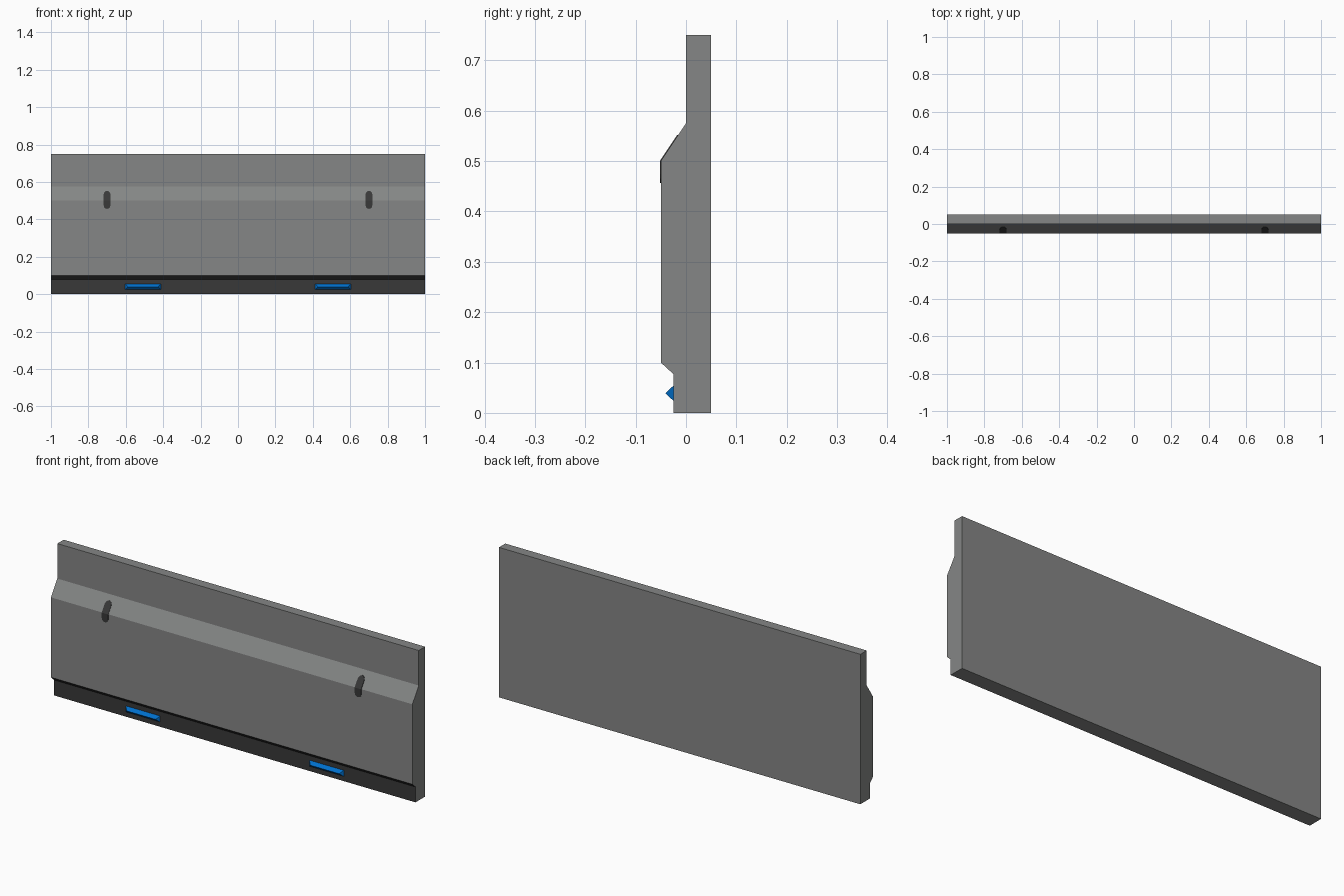
import bpy, bmesh, math

if "Cube" in bpy.data.objects:
    bpy.data.objects.remove(bpy.data.objects["Cube"])


def material(name, rgb):
    m = bpy.data.materials.new(name)
    m.diffuse_color = (*rgb, 1)
    m.use_nodes = True
    m.node_tree.nodes["Principled BSDF"].inputs["Base Color"].default_value = m.diffuse_color
    return m


GREY = material("concrete grey", (0.235, 0.24, 0.236))
DARK = material("dark trim", (0.04, 0.04, 0.04))
BLUE = material("light blue glow", (0.0, 0.16, 0.6))


def finish(bm, name, mats):
    bmesh.ops.recalc_face_normals(bm, faces=bm.faces[:])
    me = bpy.data.meshes.new(name)
    bm.to_mesh(me)
    bm.free()
    for m in mats:
        me.materials.append(m)
    ob = bpy.data.objects.new(name, me)
    bpy.context.collection.objects.link(ob)
    return ob


# Wall panel: side profile (y, z) swept along x
profile = [(0.05, 0), (0.05, 0.75), (0, 0.75), (0, 0.575), (-0.05, 0.5),
           (-0.05, 0.1), (-0.025, 0.077), (-0.025, 0)]
bm = bmesh.new()
end = bm.faces.new([bm.verts.new((-1, y, z)) for y, z in profile])
ext = bmesh.ops.extrude_face_region(bm, geom=[end], use_keep_orig=True)
bmesh.ops.translate(bm, vec=(2, 0, 0),
                    verts=[v for v in ext["geom"] if isinstance(v, bmesh.types.BMVert)])
bmesh.ops.recalc_face_normals(bm, faces=bm.faces[:])
# Kick band and the chamfer above it are dark
for f in bm.faces:
    if f.normal.y < -0.5 and f.calc_center_median().z < 0.095:
        f.material_index = 1
finish(bm, "wall_panel", [GREY, DARK])


def surface_y(z):
    return -0.05 + max(0, z - 0.5) * (0.05 / 0.075)


# Slots: rounded dark plates that follow the bend of the wall
def slot(name, cx):
    r, cz, half = 0.018, 0.504, 0.03
    bm = bmesh.new()
    pts = []
    for i in range(14):
        a = math.pi * (i if i < 7 else i - 1) / 6
        pts.append((cx + r * math.cos(a), 0,
                    cz + (half if i < 7 else -half) + r * math.sin(a)))
    bm.faces.new([bm.verts.new(p) for p in pts])
    bmesh.ops.bisect_plane(bm, geom=bm.verts[:] + bm.edges[:] + bm.faces[:],
                           plane_co=(0, 0, 0.5), plane_no=(0, 0, 1))
    for v in bm.verts:
        v.co.y = surface_y(v.co.z) + 0.002
    ext = bmesh.ops.extrude_face_region(bm, geom=bm.faces[:], use_keep_orig=True)
    bmesh.ops.translate(bm, vec=(0, -0.004, 0),
                        verts=[v for v in ext["geom"] if isinstance(v, bmesh.types.BMVert)])
    finish(bm, name, [DARK])


# Lights: hipped wedges on the kick band
def light(name, cx):
    bm = bmesh.new()
    base = [bm.verts.new((cx + x, -0.025, z)) for x, z in
            ((-0.095, 0.024), (0.095, 0.024), (0.095, 0.054), (-0.095, 0.054))]
    left, right = [bm.verts.new((cx + x, -0.041, 0.039)) for x in (-0.08, 0.08)]
    a, b, c, d = base
    for f in ((a, b, c, d), (a, b, right, left), (c, d, left, right),
              (b, c, right), (d, a, left)):
        bm.faces.new(f)
    finish(bm, name, [BLUE])


for side, s in (("left", -1), ("right", 1)):
    slot("slot_" + side, 0.7 * s)
    light("light_" + side, 0.508 * s)
